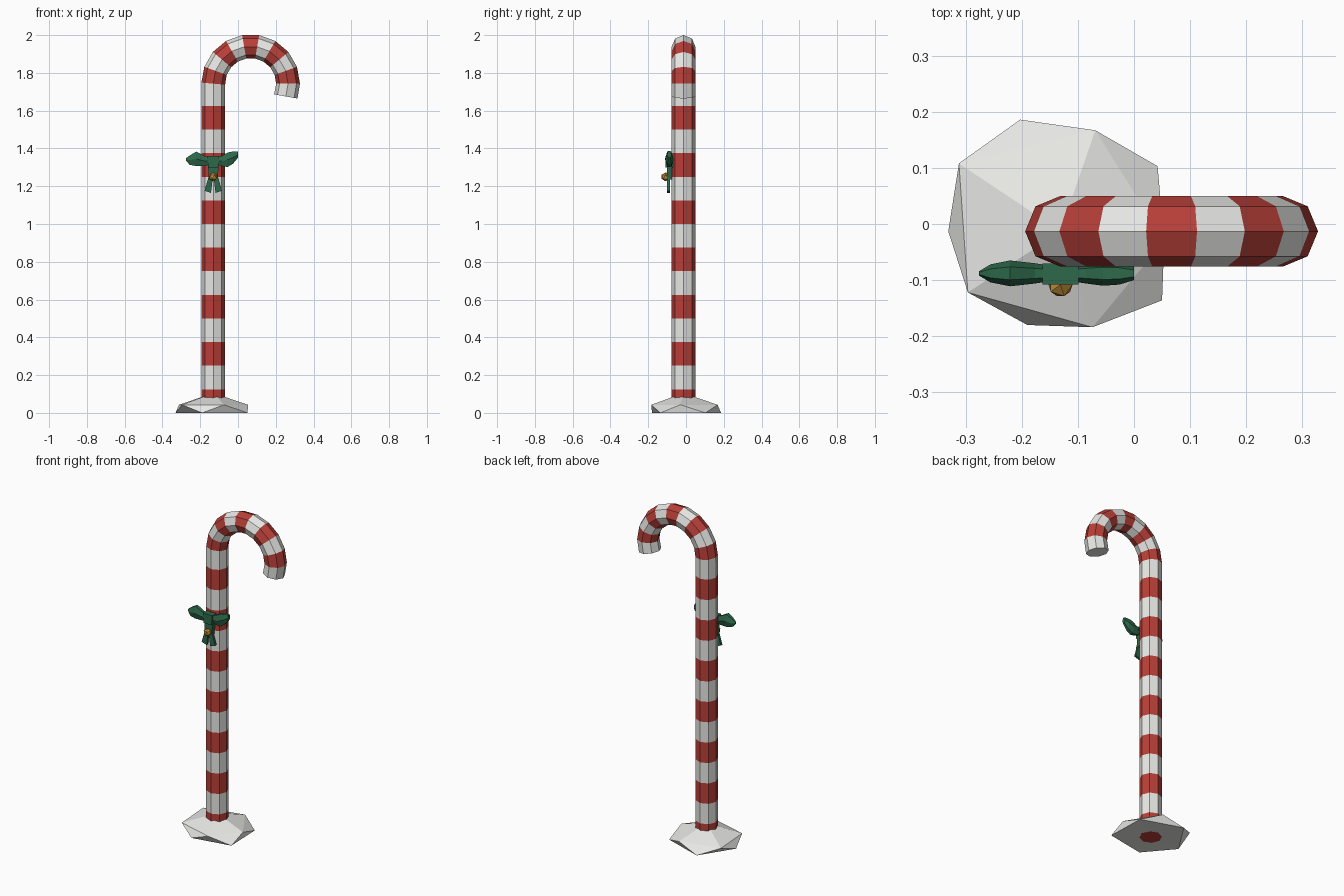
import bpy, bmesh
from math import sin, cos, pi, radians
from mathutils import Vector

old = bpy.data.objects.get("Cube")
if old:
    bpy.data.objects.remove(old)


def material(name, rgb):
    m = bpy.data.materials.new(name)
    m.use_nodes = True
    m.diffuse_color = (*rgb, 1)
    m.node_tree.nodes["Principled BSDF"].inputs["Base Color"].default_value = (*rgb, 1)
    return m


WHITE = material("snow_white", (0.8, 0.8, 0.78))
RED = material("candy_red", (0.48, 0.05, 0.04))
GREEN = material("ribbon_green", (0.027, 0.14, 0.07))
GOLD = material("bell_gold", (0.56, 0.28, 0.045))


def finish(bm, name, *mats):
    bmesh.ops.recalc_face_normals(bm, faces=bm.faces)
    mesh = bpy.data.meshes.new(name)
    bm.to_mesh(mesh)
    bm.free()
    for m in mats:
        mesh.materials.append(m)
    obj = bpy.data.objects.new(name, mesh)
    bpy.context.collection.objects.link(obj)
    return obj


def loft(bm, rings):
    """Skin a list of point rings, cap both ends, return the bands of faces."""
    rows = [[bm.verts.new(p) for p in ring] for ring in rings]
    n = len(rows[0])
    bands = [[bm.faces.new((a[i], a[(i + 1) % n], b[(i + 1) % n], b[i])) for i in range(n)]
             for a, b in zip(rows, rows[1:])]
    bands[0].append(bm.faces.new(rows[0]))
    bands[-1].append(bm.faces.new(rows[-1]))
    return bands


def prism(name, outline, y0, y1, mat):
    """Extrude an x-z outline along y."""
    bm = bmesh.new()
    loft(bm, [[(x, y, z) for x, z in outline] for y in (y0, y1)])
    return finish(bm, name, mat)


# Striped cane: straight stem, then a hook of twenty-degree segments
CX, CY, RADIUS = -0.131, -0.013, 0.063
BEND, BEND_X, BEND_Z = 0.198, 0.067, 1.743
path = [Vector((CX, CY, max(0.125 * i, 0.0015))) for i in range(14)]
for i in range(11):
    a = radians(180 - 20 * i)
    path.append(Vector((BEND_X + BEND * cos(a), CY, BEND_Z + BEND * sin(a))))
rings = []
for i, p in enumerate(path):
    before = (p - path[i - 1]).normalized() if i else Vector((0, 0, 1))
    after = (path[i + 1] - p).normalized() if i + 1 < len(path) else before
    t = (before + after).normalized()
    side = Vector((t.z, 0, -t.x))
    rings.append([p + RADIUS * (side * cos(k * pi / 4) + Vector((0, sin(k * pi / 4), 0)))
                  for k in range(8)])
bm = bmesh.new()
for i, band in enumerate(loft(bm, rings)):
    for f in band:
        f.material_index = i % 2
finish(bm, "striped_cane", RED, WHITE)

# Faceted snow mound: staggered upper and lower rims meeting at a peak
upper = [(-0.312, 0.108), (-0.296, -0.122), (-0.074, -0.184), (0.054, -0.03), (-0.069, 0.167)]
lower = [(-0.331, -0.013), (-0.19, -0.18), (0.05, -0.136), (0.042, 0.103), (-0.203, 0.186)]
bm = bmesh.new()
top = [bm.verts.new((x, y, 0.043)) for x, y in upper]
low = [bm.verts.new((x, y, 0)) for x, y in lower]
peak = bm.verts.new((CX, CY, 0.105))
under = bm.verts.new((CX, CY, 0.003))
for i in range(5):
    j = (i + 1) % 5
    for tri in ((top[i], top[j], peak), (top[i], low[i], top[j]),
                (low[i], low[j], top[j]), (low[j], low[i], under)):
        bm.faces.new(tri)
finish(bm, "snow_base", WHITE)

# Bow loops: faceted spindles given as (distance out, height, half height, half depth)
LOOPS = {
    "right": (-1, [(0.02, 1.335, 0.022, 0.014), (0.045, 1.333, 0.028, 0.018),
                   (0.09, 1.345, 0.04, 0.023), (0.125, 1.338, 0.026, 0.016),
                   (0.145, 1.342, 0.006, 0.004)]),
    "left": (1, [(0.02, 1.335, 0.022, 0.014), (0.045, 1.333, 0.028, 0.018),
                 (0.076, 1.34, 0.04, 0.022), (0.105, 1.352, 0.034, 0.02),
                 (0.131, 1.368, 0.018, 0.012)]),
}
for label, (sign, stations) in LOOPS.items():
    bm = bmesh.new()
    loft(bm, [[(CX + sign * d, -0.088 + hy * cos(k * pi / 3), z + hz * sin(k * pi / 3) * 1.1)
               for k in range(6)] for d, z, hz, hy in stations])
    finish(bm, label + "_bow_loop", GREEN)

# Bow knot and the ribbon below it
prism("bow_knot", [(CX - 0.032, 1.36), (CX + 0.032, 1.36),
                   (CX + 0.026, 1.3), (CX - 0.026, 1.3)], -0.108, -0.07, GREEN)
prism("bow_ribbon", [(CX - 0.028, 1.31), (CX + 0.028, 1.31),
                     (CX + 0.024, 1.235), (CX - 0.024, 1.235)], -0.1, -0.075, GREEN)

# Two splayed ribbon tails
for label, s in (("right", -1), ("left", 1)):
    prism(label + "_bow_tail", [(CX + s * x, z) for x, z in (
        (0.002, 1.245), (0.026, 1.245), (0.046, 1.176), (0.012, 1.165))],
        -0.1, -0.086, GREEN)

# Small bell on the ribbon
bm = bmesh.new()
bmesh.ops.create_icosphere(bm, subdivisions=1, radius=0.024)
bmesh.ops.translate(bm, verts=bm.verts, vec=(CX, -0.108, 1.25))
finish(bm, "bell", GOLD)
